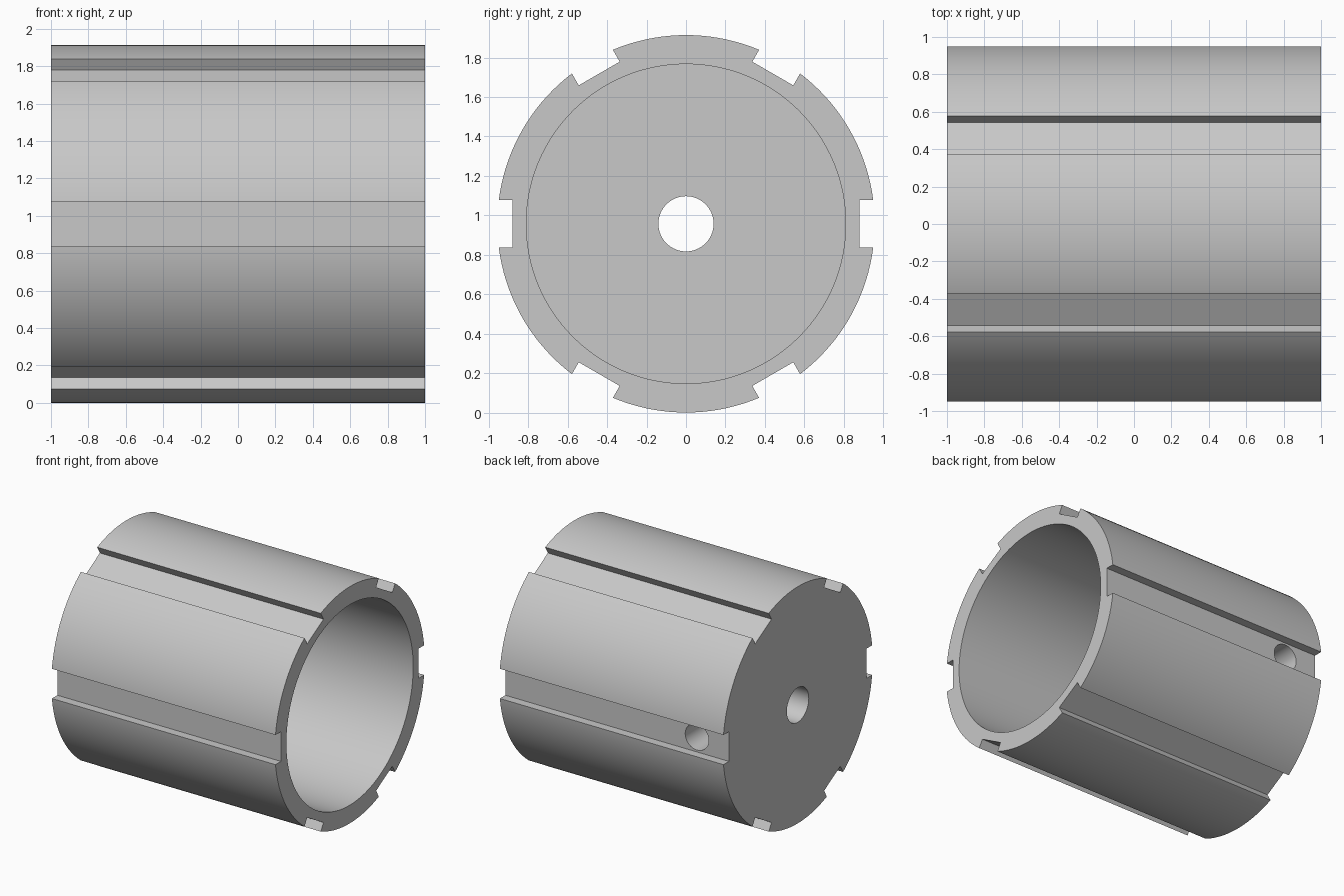
import bpy
import math
from mathutils import Matrix

cube = bpy.data.objects.get("Cube")
if cube:
    bpy.data.objects.remove(cube, do_unlink=True)

RADIUS = 0.957       # outer radius, also the height of the axis
HALF = 1.0           # half length along x
FLOOR_X = -0.43      # inner face of the thick closed end
AXIS = Matrix.Translation((0, 0, RADIUS))


def cylinder(name, radius, start, end, sides, matrix):
    """Cylinder along local x from start to end."""
    bpy.ops.mesh.primitive_cylinder_add(vertices=sides, radius=radius, depth=end - start)
    ob = bpy.context.object
    ob.name = name
    ob.data.transform(Matrix.Translation(((start + end) / 2, 0, 0))
                      @ Matrix.Rotation(math.pi / 2, 4, 'Y'))
    ob.data.transform(matrix)
    return ob


def groove(index):
    """Flat-bottomed channel cutter, turned around the axis."""
    bpy.ops.mesh.primitive_cube_add(size=1)
    ob = bpy.context.object
    ob.name = "groove_cutter_%d" % index
    turn = Matrix.Rotation(index * math.pi / 3, 4, 'X')
    ob.data.transform(AXIS @ turn @ Matrix.Translation((0, 0.98, 0))
                      @ Matrix.Diagonal((2.4, 0.2, 0.24, 1)))
    return ob


# Main drum
drum = cylinder("slotted_drum", RADIUS, -HALF, HALF, 144, AXIS)

# Cup cavity, shaft bore, six grooves and the radial screw hole
cutters = [
    cylinder("cavity_cutter", 0.81, FLOOR_X, HALF + 0.2, 128, AXIS),
    cylinder("bore_cutter", 0.14, -HALF - 0.2, 0, 64, AXIS),
]
cutters += [groove(i) for i in range(6)]
cutters.append(cylinder("screw_hole_cutter", 0.105, 0.03, 1.1, 48,
                        Matrix.Translation((-0.714, 0, RADIUS))
                        @ Matrix.Rotation(math.pi / 2, 4, 'Z')))

bpy.ops.object.select_all(action='DESELECT')
drum.select_set(True)
bpy.context.view_layer.objects.active = drum
for cutter in cutters:
    cutter.hide_render = True
    mod = drum.modifiers.new(cutter.name, 'BOOLEAN')
    mod.operation = 'DIFFERENCE'
    mod.solver = 'EXACT'
    mod.object = cutter
    bpy.ops.object.modifier_apply(modifier=mod.name)
for cutter in cutters:
    bpy.data.objects.remove(cutter, do_unlink=True)

# Plain grey finish
grey = bpy.data.materials.new("light_grey")
grey.use_nodes = True
colour = (0.58, 0.58, 0.58, 1)
grey.diffuse_color = colour
grey.node_tree.nodes["Principled BSDF"].inputs["Base Color"].default_value = colour
drum.data.materials.clear()
drum.data.materials.append(grey)

bpy.ops.object.shade_smooth_by_angle(angle=math.radians(25))
